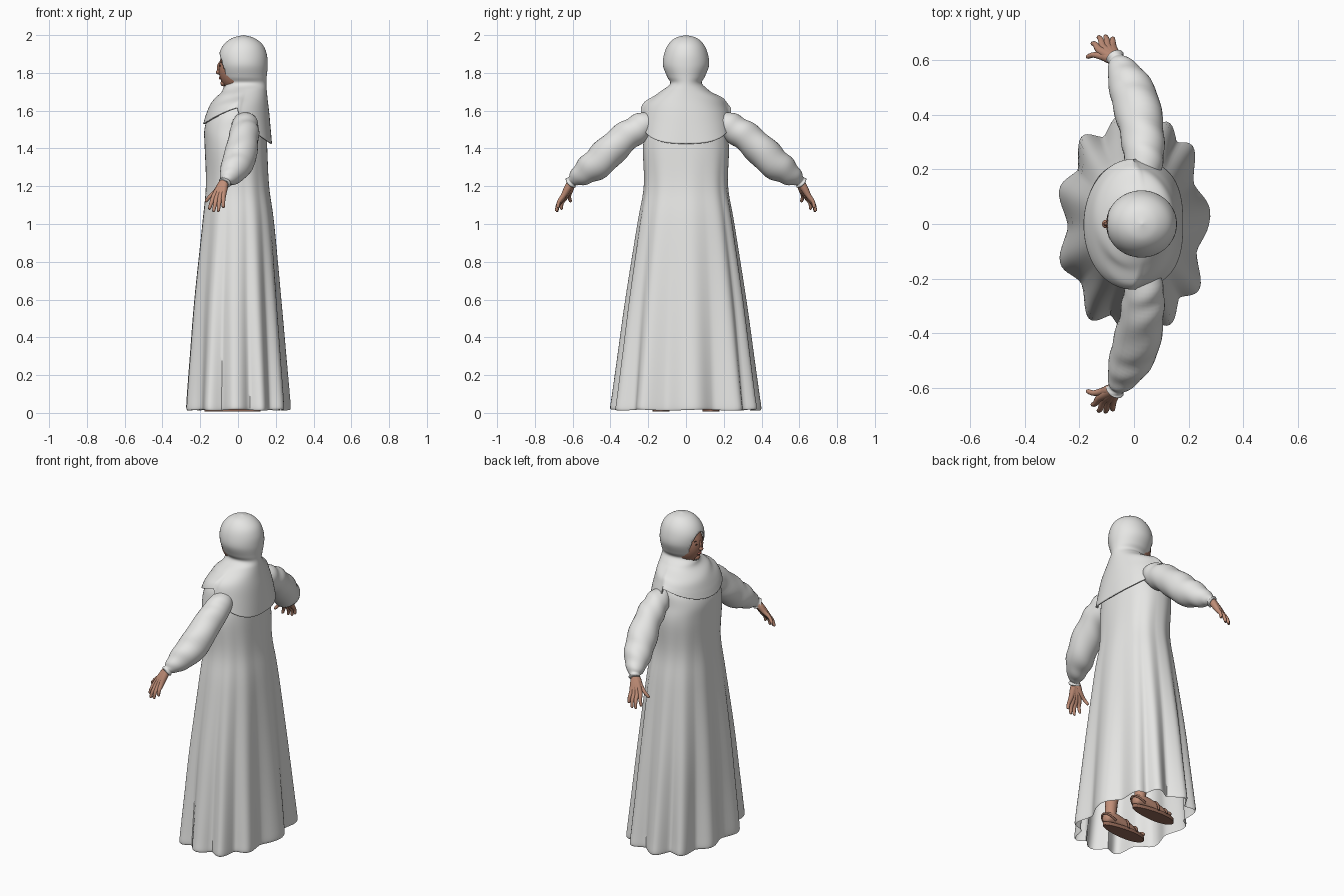
import bpy, bmesh
from math import sin, cos, pi, exp, sqrt, radians, copysign
from mathutils import Vector

if "Cube" in bpy.data.objects:
    bpy.data.objects.remove(bpy.data.objects["Cube"], do_unlink=True)


def make_material(name, red, green, blue):
    material = bpy.data.materials.new(name)
    material.use_nodes = True
    colour = (red, green, blue, 1)
    material.diffuse_color = colour
    material.node_tree.nodes["Principled BSDF"].inputs["Base Color"].default_value = colour
    return material


CLOTH = make_material("pale grey cloth", .79, .79, .775)
SKIN = make_material("brown skin", .53, .27, .185)
FACE = make_material("face skin", .42, .2, .135)
LEATHER = make_material("sandal leather", .29, .14, .095)
LIPS = make_material("lips", .4, .13, .1)
DARK = make_material("dark brown", .06, .035, .025)


def finish(name, bm, material):
    """Turn a bmesh into a smooth shaded object."""
    bmesh.ops.remove_doubles(bm, verts=bm.verts, dist=.0003)
    bmesh.ops.recalc_face_normals(bm, faces=bm.faces)
    mesh = bpy.data.meshes.new(name)
    bm.to_mesh(mesh)
    bm.free()
    mesh.materials.append(material)
    obj = bpy.data.objects.new(name, mesh)
    bpy.context.collection.objects.link(obj)
    bpy.ops.object.select_all(action="DESELECT")
    obj.select_set(True)
    bpy.context.view_layer.objects.active = obj
    bpy.ops.object.shade_smooth_by_angle(angle=radians(50))
    return obj


def resample(keys, steps):
    """Catmull-Rom interpolation through rows of numbers."""
    rows = []
    last = len(keys) - 1
    for i in range(last):
        quad = keys[max(i - 1, 0)], keys[i], keys[i + 1], keys[min(i + 2, last)]
        for j in range(steps):
            t = j / steps
            rows.append([b + t / 2 * (c - a + t * (2*a - 5*b + 4*c - d + t * (3*(b - c) + d - a)))
                         for a, b, c, d in zip(*quad)])
    rows.append(list(keys[-1]))
    return rows


def skin_rings(rings, capped):
    """Join rings of points with quads."""
    bm = bmesh.new()
    loops = [[bm.verts.new(p) for p in ring] for ring in rings]
    for low, high in zip(loops, loops[1:]):
        for i in range(len(low)):
            bm.faces.new((low[i - 1], low[i], high[i], high[i - 1]))
    if capped:
        bm.faces.new(loops[0])
        bm.faces.new(loops[-1])
    return bm


def loft(keys, point, segments, steps):
    angles = [2 * pi * i / segments for i in range(segments)]
    return skin_rings([[point(a, *row) for a in angles] for row in resample(keys, steps)], False)


def tube(name, keys, material, side=1, sides=16, steps=4, wrinkle=0):
    """Round limb through rows of x, y, z, radius; side mirrors it across y."""
    rows = resample(keys, steps)
    rings = []
    for i, row in enumerate(rows):
        centre = Vector(row[:3])
        ahead = Vector(rows[min(i + 1, len(rows) - 1)][:3]) - Vector(rows[max(i - 1, 0)][:3])
        turn = ahead.to_track_quat("Z", "X")
        ring = []
        for k in range(sides):
            a = 2 * pi * k / sides
            r = row[3] * (1 + wrinkle * sin(i * .9 + 2 * sin(a)) * sin(a + 1))
            p = centre + turn @ Vector((r * cos(a), r * sin(a), 0))
            ring.append((p.x, p.y * side, p.z))
        rings.append(ring)
    return finish(name, skin_rings(rings, True), material)


def ball(name, centre, size, material):
    bm = bmesh.new()
    bmesh.ops.create_uvsphere(bm, u_segments=24, v_segments=16, radius=1)
    bmesh.ops.scale(bm, vec=size, verts=bm.verts)
    bmesh.ops.translate(bm, vec=centre, verts=bm.verts)
    return finish(name, bm, material)


def power(v, exponent):
    return copysign(abs(v) ** exponent, v)


# Dress: flared body whose folds deepen towards the hem
FOLDS = [4, 42, 66, 98, 130, 165, 197, 238, 268, 295, 327]


def dress_point(a, z, front, back, half):
    fold = max(exp(-(((a - radians(f) + pi) % (2 * pi) - pi) / .21) ** 2) for f in FOLDS)
    depth = .18 * max(0, (1.5 - z) / 1.5) ** 1.2
    r = 1 - depth * (1 - fold)
    x = (front + back) / 2 + (back - front) / 2 * power(cos(a), .87) * r
    hem = .005 * sin(7 * a) * exp(-z / .03)
    return x, half * power(sin(a), .87) * r, z + hem


dress_keys = [
    (1.64, -.07, .09, .08), (1.62, -.12, .12, .165), (1.57, -.155, .14, .2),
    (1.5, -.178, .15, .213), (1.4, -.177, .155, .228), (1.2, -.173, .165, .224),
    (1, -.193, .192, .258), (.6, -.237, .23, .322), (.3, -.262, .257, .364),
    (.1, -.278, .275, .392), (.03, -.282, .28, .402), (.015, -.278, .276, .397)]
finish("dress", loft(dress_keys, dress_point, 144, 6), CLOTH)


# Headscarf: hood, gathered neck and cape with a long back panel
def scarf_point(a, z, front, back, half, drop):
    c, s = cos(a), sin(a)
    ripple = 1 + .035 * sin(105 * z + 2.2 * s - 2 * c) * exp(-((z - 1.685) / .045) ** 2) * min(1, 1 - c)
    square = 1 - .22 * drop * max(c, 0) ** .5
    x = (front + back) / 2 + (back - front) / 2 * power(c, square) * ripple
    fall = .02 + .19 * max(c, 0) ** .5 + .085 * max(-c, 0) ** 1.3
    return x, half * power(s, square) * ripple, z - drop * fall


scarf_keys = [
    (2, .03, .03, 0, 0), (1.985, -.03, .085, .056, 0), (1.95, -.075, .13, .094, 0),
    (1.9, -.1, .152, .116, 0), (1.84, -.1, .157, .122, 0), (1.78, -.086, .152, .1, 0),
    (1.745, -.07, .15, .084, 0), (1.71, -.083, .152, .12, 0), (1.68, -.115, .157, .175, .1),
    (1.655, -.152, .165, .212, .3), (1.642, -.172, .172, .23, .6), (1.635, -.186, .18, .24, 1)]
bm = loft(scarf_keys, scarf_point, 96, 7)


# Oval face opening with its rim snapped to a clean outline
def oval(p):
    return sqrt((p.y / .068) ** 2 + ((p.z - 1.815) / .092) ** 2)


opening = [f for f in bm.faces if f.calc_center_median().x < -.01
           and oval(f.calc_center_median()) < 1]
bmesh.ops.delete(bm, geom=opening, context="FACES")
for v in bm.verts:
    if v.is_boundary and v.co.x < 0 and 1.7 < v.co.z < 1.95:
        scale = 1 / oval(v.co)
        v.co.y *= scale
        v.co.z = 1.815 + (v.co.z - 1.815) * scale
scarf = finish("headscarf", bm, CLOTH)
rim = scarf.modifiers.new("thickness", "SOLIDIFY")
rim.thickness = .008
rim.offset = -1

# Face
ball("face", (-.003, 0, 1.82), (.1, .088, .122), FACE)
ball("nose_bridge", (-.1, 0, 1.825), (.011, .008, .03), FACE)
ball("nose_tip", (-.104, 0, 1.804), (.013, .015, .012), FACE)
ball("lips", (-.093, 0, 1.772), (.008, .02, .008), LIPS)
ball("chin", (-.077, 0, 1.745), (.016, .022, .016), FACE)

for side, label in ((-1, "left"), (1, "right")):
    ball(label + "_eye", (-.094, side * .028, 1.838), (.004, .011, .004), DARK)
    ball(label + "_eyebrow", (-.089, side * .03, 1.857), (.005, .015, .0025), DARK)

    # Sleeve gathered at the wrist
    tube(label + "_sleeve", [
        (.035, .14, 1.545, .045), (.037, .21, 1.53, .066), (.035, .27, 1.495, .076),
        (.027, .35, 1.437, .081), (.005, .45, 1.338, .086), (-.028, .53, 1.278, .07),
        (-.055, .583, 1.242, .044), (-.065, .6, 1.228, .029), (-.07, .61, 1.219, .034),
        (-.072, .613, 1.216, .026)], CLOTH, side, 32, 6, .05)

    # Hand: each finger runs from the wrist over a knuckle to its tip
    fingers = {
        "thumb": ((-.115, .613, 1.175), (-.173, .612, 1.118)),
        "index_finger": ((-.127, .637, 1.145), (-.153, .662, 1.077)),
        "middle_finger": ((-.112, .647, 1.14), (-.13, .686, 1.065)),
        "ring_finger": ((-.095, .651, 1.142), (-.105, .688, 1.066)),
        "little_finger": ((-.078, .65, 1.148), (-.078, .68, 1.086))}
    wrist = Vector((-.07, .603, 1.23))
    for finger, (knuckle, tip) in fingers.items():
        knuckle, tip = Vector(knuckle), Vector(tip)
        bend = knuckle.lerp(tip, .55) + Vector((0, .006, .004))
        path = [(wrist, .022), (wrist.lerp(knuckle, .5), .02), (knuckle, .0145),
                (bend, .0102), (knuckle.lerp(tip, .93), .008), (tip, .002)]
        tube(label + "_" + finger, [(*p, r) for p, r in path], SKIN, side, 12)

    # Leg and foot
    tube(label + "_leg", [(.03, .11, .85, .075), (.04, .12, .45, .06),
                          (.06, .13, .16, .036), (.065, .13, .05, .034)], SKIN, side)
    tube(label + "_foot", [(.11, .13, .06, .015), (.095, .13, .062, .032), (.045, .13, .07, .038),
                           (-.035, .132, .06, .034), (-.105, .134, .05, .024),
                           (-.155, .134, .04, .01)], SKIN, side)
    for i in range(5):
        ball(label + "_toe", (-.153 + i * .009, side * (.108 + i * .015), .04),
             (.02, .009, .01), SKIN)

    # Sandal: sole, front straps and heel strap
    outline = []
    for i in range(40):
        a = 2 * pi * i / 40
        outline.append((-.03 + .148 * cos(a), side * (.132 + (.044 - .009 * cos(a)) * sin(a))))
    finish(label + "_sandal_sole",
           skin_rings([[(x, y, z) for x, y in outline] for z in (.008, .03)], True), LEATHER)
    for x, height in ((-.095, .045), (-.035, .07)):
        arc = [(x, .132 - .046 * cos(pi * i / 8), .025 + height * sin(pi * i / 8), .007)
               for i in range(9)]
        tube(label + "_sandal_strap", arc, LEATHER, side, 8, 2)
    arc = [(.06 + .06 * sin(pi * i / 8), .13 - .043 * cos(pi * i / 8), .04 + .04 * sin(pi * i / 8), .006)
           for i in range(9)]
    tube(label + "_heel_strap", arc, LEATHER, side, 8, 2)
